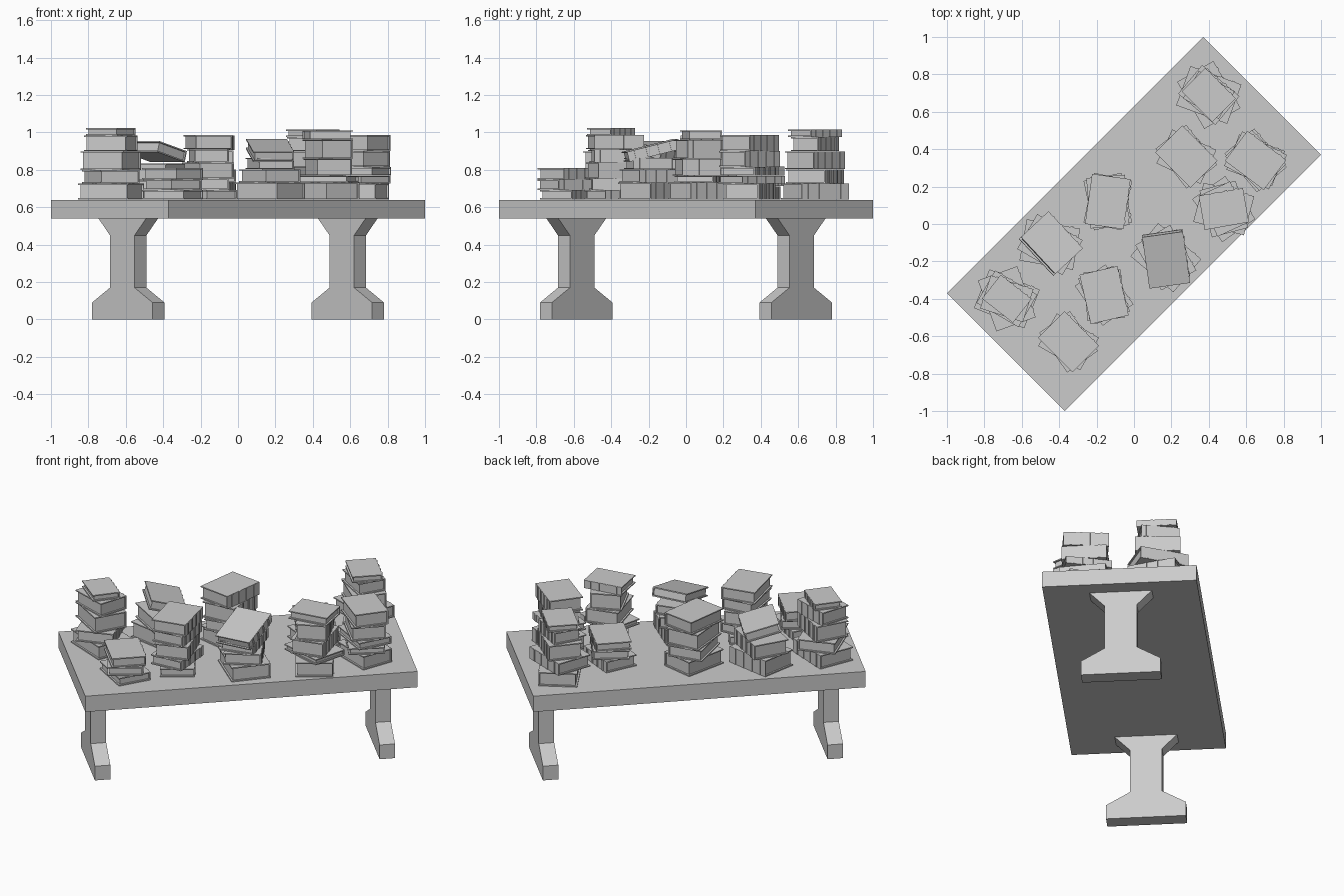
import bpy, bmesh
from math import radians
from mathutils import Matrix, Vector

if "Cube" in bpy.data.objects:
    bpy.data.objects.remove(bpy.data.objects["Cube"])

TOP = 0.64          # height of the table surface
TURN = Matrix.Rotation(radians(45), 4, 'Z')


def finish(name, bm):
    bmesh.ops.recalc_face_normals(bm, faces=bm.faces)
    me = bpy.data.meshes.new(name)
    bm.to_mesh(me)
    bm.free()
    ob = bpy.data.objects.new(name, me)
    bpy.context.collection.objects.link(ob)
    return ob


def box(bm, lo, hi, mat=Matrix()):
    lo, hi = Vector(lo), Vector(hi)
    m = mat @ Matrix.Translation((lo + hi) / 2) @ Matrix.Diagonal((*(hi - lo), 1))
    bmesh.ops.create_cube(bm, size=1, matrix=m)


# Table top, turned 45 degrees
bm = bmesh.new()
box(bm, (-0.969, -0.445, 0.54), (0.969, 0.445, TOP), TURN)
finish("table_top", bm)

# Pedestal legs: half profile mirrored, extruded along the table length
half = [(0.23, 0), (0.23, 0.09), (0.093, 0.17), (0.093, 0.45), (0.18, 0.54)]
profile = half + [(-y, z) for y, z in reversed(half)]
for side, name in ((-1, "leg_left"), (1, "leg_right")):
    bm = bmesh.new()
    u = side * 0.83
    face = bm.faces.new([bm.verts.new((u - 0.045, y, z)) for y, z in profile])
    ext = bmesh.ops.extrude_face_region(bm, geom=[face])
    verts = [v for v in ext["geom"] if isinstance(v, bmesh.types.BMVert)]
    bmesh.ops.translate(bm, verts=verts, vec=(0.09, 0, 0))
    bm.transform(TURN)
    finish(name, bm)


def add_book(bm, t, length, mat):
    """Hardback lying flat, spine on +x, bottom at z = 0."""
    w, l, c = length * 0.385, length / 2, 0.007
    box(bm, (-w, -l, 0), (w, l, c), mat)                              # lower board
    box(bm, (-w, -l, t - c), (w, l, t), mat)                          # upper board
    box(bm, (w - c, -l, c), (w, l, t - c), mat)                       # spine
    box(bm, (-w + 0.01, -l + 0.01, c), (w - c, l - 0.01, t - c), mat)  # pages
    for i in range(4):                                                # spine bands
        y = (i - 1.5) * length * 0.23
        box(bm, (w, y - 0.007, 0.001), (w + 0.004, y + 0.007, t - 0.001), mat)


def stack(name, x, y, books, tilted=None):
    """books: (thickness, length, spine direction in degrees), bottom to top."""
    bm = bmesh.new()
    z = TOP + 0.002
    for t, length, ang in books:
        m = Matrix.Translation((x, y, z)) @ Matrix.Rotation(radians(ang), 4, 'Z')
        add_book(bm, t, length, m)
        z += t + 0.001
    if tilted:                                   # last book leaning on the pile
        t, length, ang, axis, tilt, lift = tilted
        m = (Matrix.Translation((x, y, z + lift)) @ Matrix.Rotation(radians(ang), 4, 'Z')
             @ Matrix.Rotation(radians(tilt), 4, axis))
        add_book(bm, t, length, m)
    finish(name, bm)


# Stacks of books
stack("books_far_left", -0.68, -0.40,
      [(.085, .29, 68), (.07, .29, 20), (.1, .26, 60), (.083, .24, 72), (.04, .21, 52)])
stack("books_left_back", -0.45, -0.11,
      [(.1, .29, 80), (.09, .28, 60)], (.06, .27, 43, 'Y', 15, .035))
stack("books_left_middle", -0.16, -0.38,
      [(.05, .26, 35), (.06, .26, 5), (.085, .26, 20), (.07, .25, 8), (.075, .27, 13)])
stack("books_left_front", -0.35, -0.63,
      [(.05, .26, 60), (.055, .26, 35), (.06, .26, 45)])
stack("books_middle_back", -0.14, 0.12,
      [(.09, .27, -12), (.07, .27, 12), (.1, .27, 5), (.08, .27, -8)])
stack("books_middle_front", 0.17, -0.18,
      [(.09, .30, 50), (.07, .28, 30), (.06, .26, 15)], (.055, .285, 8, 'X', 14, .012))
stack("books_right_front", 0.48, 0.08,
      [(.09, .28, 35), (.035, .28, 75), (.09, .26, 15), (.1, .24, 25), (.05, .24, 100)])
stack("books_right_side", 0.65, 0.34,
      [(.085, .26, 70), (.04, .27, 40), (.045, .27, 62), (.085, .26, 45), (.085, .26, 53)])
stack("books_right_middle", 0.28, 0.36,
      [(.07, .26, 65), (.055, .27, 38), (.05, .265, 45)])
stack("books_far_right", 0.40, 0.69,
      [(.085, .29, 30), (.075, .29, 70), (.095, .26, 50), (.075, .22, 60), (.04, .23, 45)])
